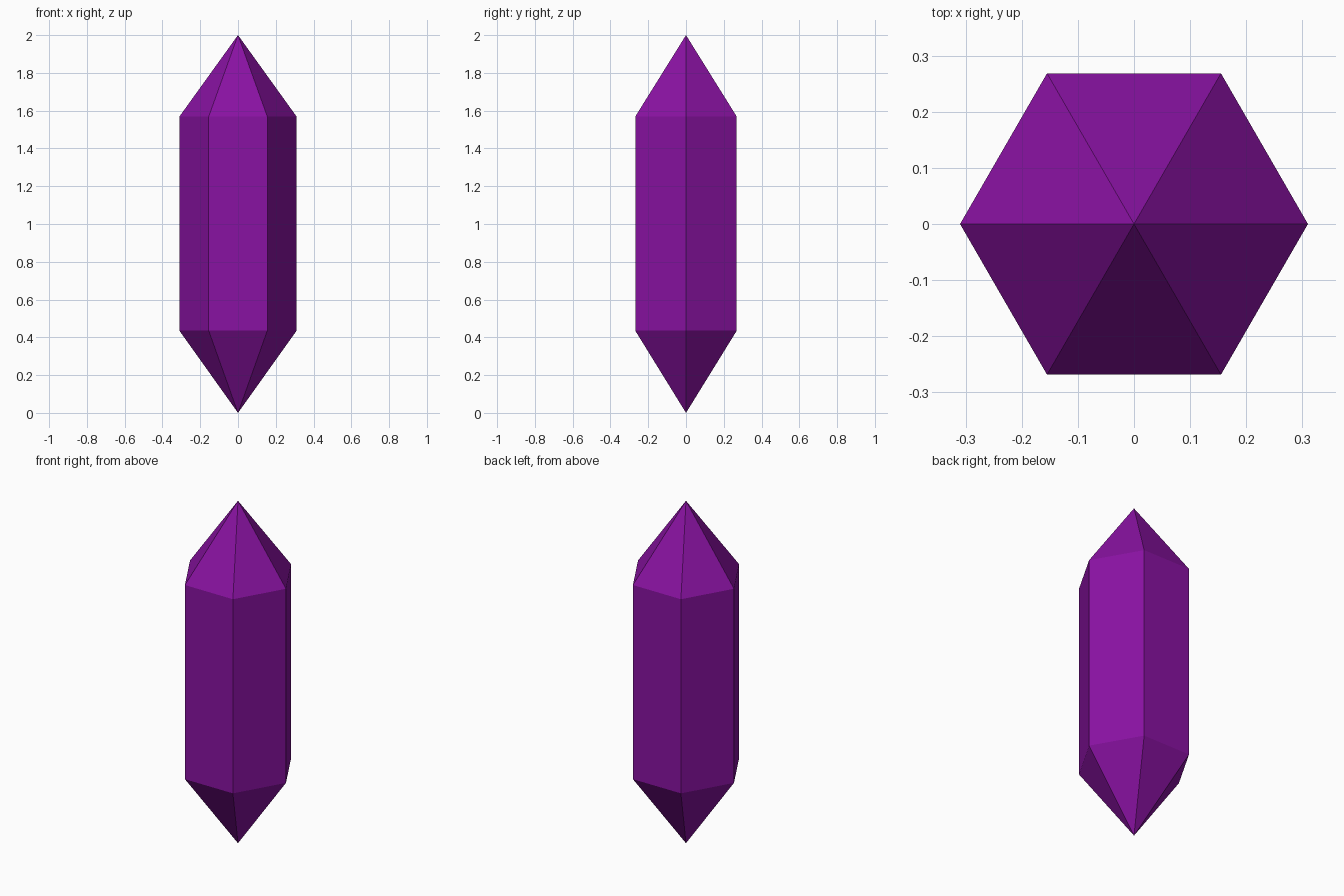
import bpy, bmesh
from math import cos, sin, pi

if "Cube" in bpy.data.objects:
    bpy.data.objects.remove(bpy.data.objects["Cube"])

SIDES, RADIUS = 6, 0.31
LOW, HIGH, TOP = 0.435, 1.569, 2.0

# Hexagonal shaft rings and the two pointed tips
bm = bmesh.new()


def ring(z):
    return [bm.verts.new((RADIUS * cos(2 * pi * i / SIDES),
                          RADIUS * sin(2 * pi * i / SIDES), z)) for i in range(SIDES)]


lower, upper = ring(LOW), ring(HIGH)
bottom_tip = bm.verts.new((0, 0, 0))
top_tip = bm.verts.new((0, 0, TOP))
for i in range(SIDES):
    j = (i + 1) % SIDES
    bm.faces.new((lower[i], lower[j], upper[j], upper[i]))
    bm.faces.new((upper[i], upper[j], top_tip))
    bm.faces.new((lower[j], lower[i], bottom_tip))
bmesh.ops.recalc_face_normals(bm, faces=bm.faces)

mesh = bpy.data.meshes.new("crystal")
bm.to_mesh(mesh)
bm.free()
crystal = bpy.data.objects.new("crystal", mesh)
bpy.context.collection.objects.link(crystal)

# Purple gem colour
purple = bpy.data.materials.new("purple")
purple.diffuse_color = (0.25, 0.006, 0.36, 1)
purple.use_nodes = True
purple.node_tree.nodes["Principled BSDF"].inputs["Base Color"].default_value = purple.diffuse_color
mesh.materials.append(purple)
